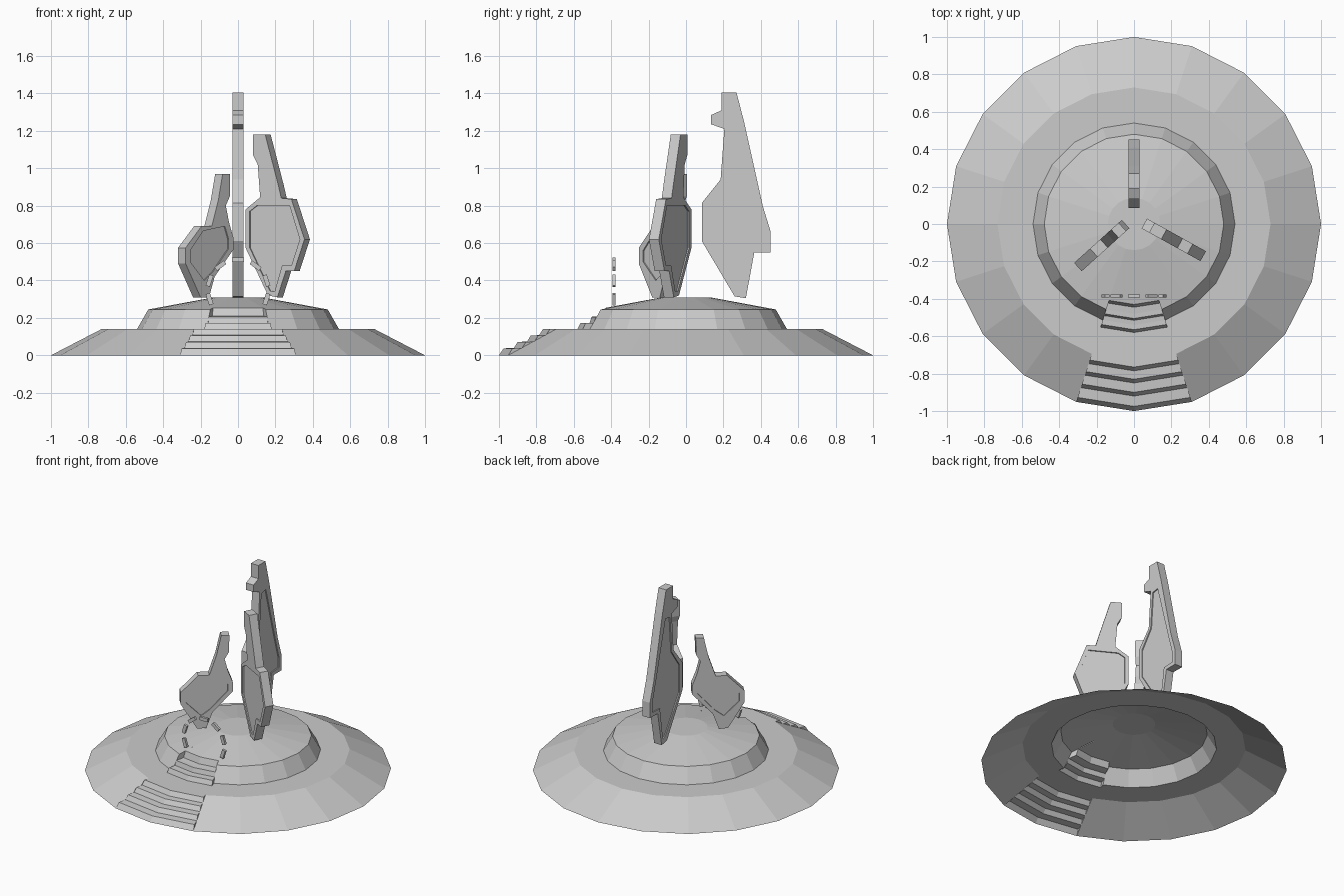
import bpy, bmesh, math
from mathutils import Matrix, Vector

if "Cube" in bpy.data.objects:
    bpy.data.objects.remove(bpy.data.objects["Cube"])


def finish(bm, name):
    me = bpy.data.meshes.new(name)
    bm.to_mesh(me)
    bm.free()
    ob = bpy.data.objects.new(name, me)
    bpy.context.collection.objects.link(ob)
    return ob


# Stepped round base: open 20-sided shell, stairs in the two front sectors
BASE = [(1, 0), (.73, .14), (.54, .14), (.48, .245), (.14, .308), (0, .308)]
LOWER = [(1, 0), (.975, .037), (.92, .04), (.90, .071), (.85, .074),
         (.83, .105), (.785, .108), (.765, .14), (.73, .14)]
UPPER = [(.58, .14), (.565, .172), (.54, .172), (.515, .174), (.505, .206),
         (.48, .207), (.445, .21), (.43, .254)]


def base_z(r):
    for (r0, z0), (r1, z1) in zip(BASE, BASE[1:]):
        if r1 <= r <= r0:
            return z0 + (z1 - z0) * (r0 - r) / (r0 - r1)
    return 0


def polar(k, r, z):
    a = math.radians(-90 + 18 * k)
    return (r * math.cos(a), r * math.sin(a), z)


def face(bm, pts):
    bm.faces.new([bm.verts.new(p) for p in pts])


bm = bmesh.new()
for k in range(20):
    prof = LOWER + UPPER + BASE[4:] if k in (0, 19) else BASE
    for p, q in zip(prof, prof[1:]):
        pts = [polar(k, *p), polar(k + 1, *p), polar(k + 1, *q)]
        if q[0] > 0:
            pts.append(polar(k, *q))
        face(bm, pts)
# Stair cheeks closing the gap between steps and slope
for k in (-1, 1):
    for steps in (LOWER, UPPER):
        for p, q in zip(steps, steps[1:]):
            face(bm, [polar(k, *p), polar(k, *q),
                      polar(k, q[0], base_z(q[0])), polar(k, p[0], base_z(p[0]))])
bmesh.ops.remove_doubles(bm, verts=bm.verts, dist=.0005)
finish(bm, "stepped_base")


# Floating slabs: bevelled outline with a recessed panel on both sides
def slab(name, outline, panel, origin, angle, start, scale):
    def local(pts):
        return [Vector(((a - start) / scale, z, 0)) for a, z in pts]
    bm = bmesh.new()
    out, pan = local(outline), local(panel)
    rims = []
    for s in (1, -1):
        ring = [bm.verts.new(p + Vector((0, 0, .016 * s))) for p in out]
        rims.append(ring)
        f = bm.faces.new(ring)
        f.normal_update()
        bmesh.ops.inset_region(bm, faces=[f], thickness=.014, use_even_offset=True)
        for v in f.verts:
            v.co.z = .03 * s
        edges = list(f.edges)
        bmesh.ops.delete(bm, geom=[f], context='FACES_ONLY')
        top = [bm.verts.new(p + Vector((0, 0, .03 * s))) for p in pan]
        low = [bm.verts.new(p + Vector((0, 0, .022 * s))) for p in pan]
        n = len(pan)
        edges += [bm.edges.new((top[i], top[(i + 1) % n])) for i in range(n)]
        bmesh.ops.triangle_fill(bm, edges=edges, use_beauty=True, normal=(0, 0, s))
        for i in range(n):
            j = (i + 1) % n
            bm.faces.new((top[i], top[j], low[j], low[i]))
        bm.faces.new(low)
    n = len(out)
    for i in range(n):
        j = (i + 1) % n
        bm.faces.new((rims[0][i], rims[0][j], rims[1][j], rims[1][i]))
    bmesh.ops.recalc_face_normals(bm, faces=bm.faces)
    m = (Matrix.Translation((*origin, 0)) @ Matrix.Rotation(math.radians(angle), 4, 'Z')
         @ Matrix.Rotation(math.pi / 2, 4, 'X'))
    bmesh.ops.transform(bm, matrix=m, verts=bm.verts)
    return finish(bm, name)


slab("tall_slab",
     [(.19, 1.405), (.27, 1.405), (.31, 1.25), (.41, .80), (.453, .66), (.453, .55),
      (.365, .55), (.32, .305), (.26, .315), (.085, .61), (.085, .815), (.185, .94),
      (.205, 1.21), (.135, 1.235), (.135, 1.285), (.19, 1.31)],
     [(.225, 1.19), (.275, 1.2), (.385, .79), (.425, .65), (.425, .58), (.34, .575),
      (.305, .34), (.275, .36), (.115, .605), (.115, .805), (.205, .93)],
     (0, 0), 90, 0, 1)

slab("middle_slab",
     [(.095, 1.18), (.16, 1.18), (.23, .91), (.246, .84), (.30, .835), (.37, .62),
      (.315, .45), (.27, .45), (.225, .31), (.175, .32), (.055, .575), (.055, .78),
      (.133, .845), (.12, 1.02), (.095, 1.07)],
     [(.115, .80), (.29, .80), (.345, .62), (.30, .48), (.25, .48), (.21, .34),
      (.185, .345), (.077, .575), (.077, .77)],
     (.06, 0), -29, .06, math.cos(math.radians(29)))

slab("small_slab",
     [(-.102, .97), (-.062, .97), (-.064, .85), (-.085, .80), (-.068, .71), (-.045, .63),
      (-.045, .565), (-.145, .42), (-.175, .31), (-.22, .31), (-.30, .49), (-.30, .575),
      (-.215, .69), (-.16, .69), (-.125, .83)],
     [(-.275, .56), (-.205, .665), (-.09, .69), (-.07, .62), (-.07, .57), (-.155, .445),
      (-.2, .40), (-.275, .50)],
     (-.05, -.005), 42, -.05, math.cos(math.radians(42)))

# Broken arch of seven small floating bars above the stairs
for i, deg in enumerate((-18, 18, 54, 90, 126, 162, 198)):
    a = math.radians(deg)
    bm = bmesh.new()
    m = (Matrix.Translation((.16 * math.cos(a), -.385, .35 + .16 * math.sin(a)))
         @ Matrix.Rotation(-a, 4, 'Y') @ Matrix.Diagonal((.024, .018, .062, 1)))
    bmesh.ops.create_cube(bm, size=1, matrix=m)
    finish(bm, f"arch_bar_{i}")
